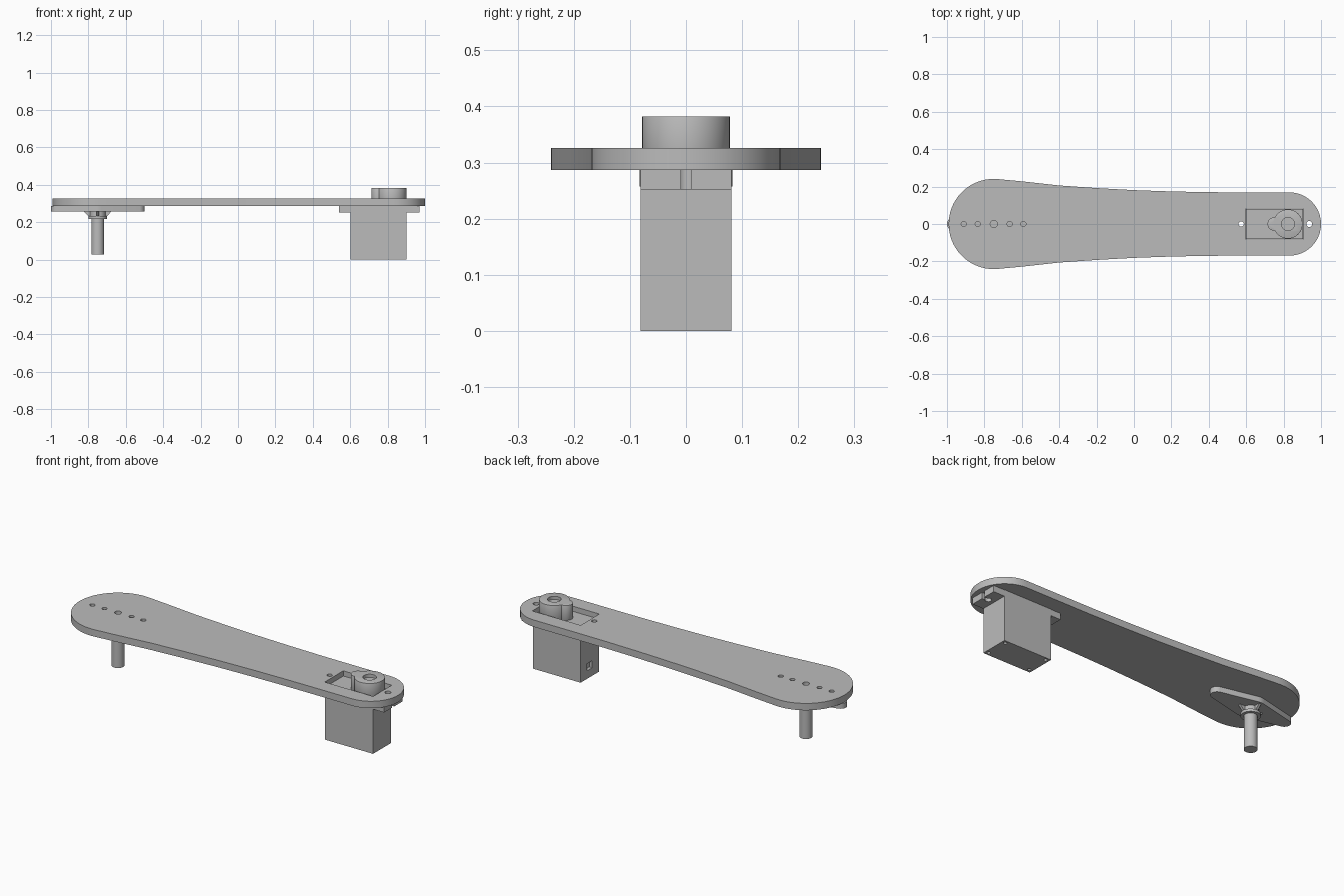
import bpy, bmesh
from math import pi, sin, cos, acos
from mathutils import Matrix, Vector

if "Cube" in bpy.data.objects:
    bpy.data.objects.remove(bpy.data.objects["Cube"])

grey = bpy.data.materials.new("plain grey")
grey.use_nodes = True
grey.diffuse_color = (0.5, 0.5, 0.5, 1)
grey.node_tree.nodes["Principled BSDF"].inputs["Base Color"].default_value = (0.5, 0.5, 0.5, 1)


def finish(name, bm):
    bmesh.ops.recalc_face_normals(bm, faces=bm.faces)
    mesh = bpy.data.meshes.new(name)
    bm.to_mesh(mesh)
    bm.free()
    mesh.materials.append(grey)
    ob = bpy.data.objects.new(name, mesh)
    bpy.context.scene.collection.objects.link(ob)
    return ob


def prism(name, outline, z0, z1):
    bm = bmesh.new()
    face = bm.faces.new([bm.verts.new((x, y, z0)) for x, y in outline])
    top = bmesh.ops.extrude_face_region(bm, geom=[face])["geom"]
    verts = [v for v in top if isinstance(v, bmesh.types.BMVert)]
    bmesh.ops.translate(bm, verts=verts, vec=(0, 0, z1 - z0))
    return finish(name, bm)


def arc(cx, r, a0, a1, n=24):
    return [(cx + r * cos(a0 + (a1 - a0) * i / n), r * sin(a0 + (a1 - a0) * i / n))
            for i in range(n + 1)]


def box(name, x0, x1, y0, y1, z0, z1):
    return prism(name, [(x0, y0), (x1, y0), (x1, y1), (x0, y1)], z0, z1)


def cylinder(name, x, r, z0, z1, y=0, n=32):
    ring = [(px, py + y) for px, py in arc(x, r, 0, 2 * pi, n)[:-1]]
    return prism(name, ring, z0, z1)


def modify(ob, kind, **settings):
    mod = ob.modifiers.new(kind.title(), kind)
    for key, value in settings.items():
        setattr(mod, key, value)
    bpy.context.view_layer.objects.active = ob
    bpy.ops.object.modifier_apply(modifier=mod.name)


def combine(ob, tools, operation="DIFFERENCE"):
    for tool in tools:
        modify(ob, "BOOLEAN", operation=operation, object=tool, solver="EXACT")
        bpy.data.objects.remove(tool)


def smooth(ob):
    bpy.ops.object.select_all(action="DESELECT")
    ob.select_set(True)
    bpy.context.view_layer.objects.active = ob
    bpy.ops.object.shade_smooth_by_angle(angle=0.5)


HORN_X, SHAFT_X = -0.75, 0.823
PLATE_Z0, PLATE_Z1 = 0.287, 0.326

# Arm plate: wide round end, waisted flanks, narrow round end
flank = [(-0.6, 0.228), (-0.4, 0.206), (-0.2, 0.192), (0, 0.181),
         (0.2, 0.174), (0.4, 0.17), (0.6, 0.169)]
lower = [(x, -y) for x, y in flank]
outline = (arc(0.831, 0.169, -pi / 2, pi / 2) + flank[::-1]
           + arc(HORN_X, 0.241, pi / 2 - 0.1, 3 * pi / 2 + 0.1, 36) + lower)
plate = prism("arm_plate", outline, PLATE_Z0, PLATE_Z1)
cuts = [box("cutter", 0.6, 0.903, -0.083, 0.083, 0.25, 0.4)]
for x, r in [(-0.91, 0.014), (-0.835, 0.014), (HORN_X, 0.019), (-0.665, 0.014),
             (-0.592, 0.014), (0.573, 0.014), (0.937, 0.016)]:
    cuts.append(cylinder("cutter", x, r, 0.25, 0.4, n=20))
combine(plate, cuts)
smooth(plate)

# Servo case with wire opening and screw holes underneath
case = box("servo_case", 0.602, 0.901, -0.081, 0.081, 0, 0.298)
cuts = [box("cutter", 0.59, 0.62, -0.022, 0.022, 0.045, 0.085)]
for x in (0.622, 0.881):
    for y in (-0.063, 0.063):
        cuts.append(cylinder("cutter", x, 0.009, -0.02, 0.02, y, 12))
combine(case, cuts)

# Mounting ears with open screw slots
for name, x0, x1, hole, edge in [("servo_ear_inner", 0.54, 0.602, 0.573, 0.53),
                                 ("servo_ear_outer", 0.901, 0.97, 0.937, 0.98)]:
    ear = box(name, x0, x1, -0.081, 0.081, 0.252, PLATE_Z0)
    combine(ear, [cylinder("cutter", hole, 0.017, 0.2, 0.3, n=20),
                  box("cutter", min(hole, edge), max(hole, edge), -0.009, 0.009, 0.2, 0.3)])
    smooth(ear)

# Gear housing: large and small round towers with a shallow socket
housing = cylinder("gear_housing", SHAFT_X, 0.078, 0.298, 0.382, n=48)
combine(housing, [cylinder("tool", 0.75, 0.036, 0.298, 0.382)], "UNION")
modify(housing, "BEVEL", width=0.004, segments=2, limit_method="ANGLE", angle_limit=1)
combine(housing, [cylinder("cutter", SHAFT_X, 0.035, 0.364, 0.4)])
smooth(housing)

# Horn: tapered double arm around the output shaft
R, TIP, REACH = 0.083, 0.034, 0.216
t = acos((R - TIP) / REACH)
right_tip = arc(HORN_X + REACH, TIP, -t, t, 12)
left_tip = arc(HORN_X - REACH, TIP, pi - t, pi + t, 12)
horn = prism("horn_arm", right_tip + arc(HORN_X, R, t, pi - t, 8)
             + left_tip + arc(HORN_X, R, pi + t, 2 * pi - t, 8), 0.257, PLATE_Z0)
smooth(horn)

# Horn hub, collar and output shaft
for name, r, z0, z1 in [("horn_hub", 0.042, 0.225, 0.257),
                        ("horn_collar", 0.05, 0.217, 0.232),
                        ("output_shaft", 0.034, 0.028, 0.22)]:
    smooth(cylinder(name, HORN_X, r, z0, z1))

# Triangular ribs bracing the hub
for i in range(4):
    bm = bmesh.new()
    sides = [[bm.verts.new((x, y, z)) for x, z in
              [(0.03, 0.257), (0.073, 0.257), (0.045, 0.228), (0.03, 0.228)]]
             for y in (-0.007, 0.007)]
    for side in sides:
        bm.faces.new(side)
    for k in range(4):
        m = (k + 1) % 4
        bm.faces.new((sides[0][k], sides[0][m], sides[1][m], sides[1][k]))
    turn = Matrix.Translation(Vector((HORN_X, 0, 0))) @ Matrix.Rotation(i * pi / 2, 4, "Z")
    bmesh.ops.transform(bm, matrix=turn, verts=bm.verts)
    finish("hub_rib_%d" % (i + 1), bm)
